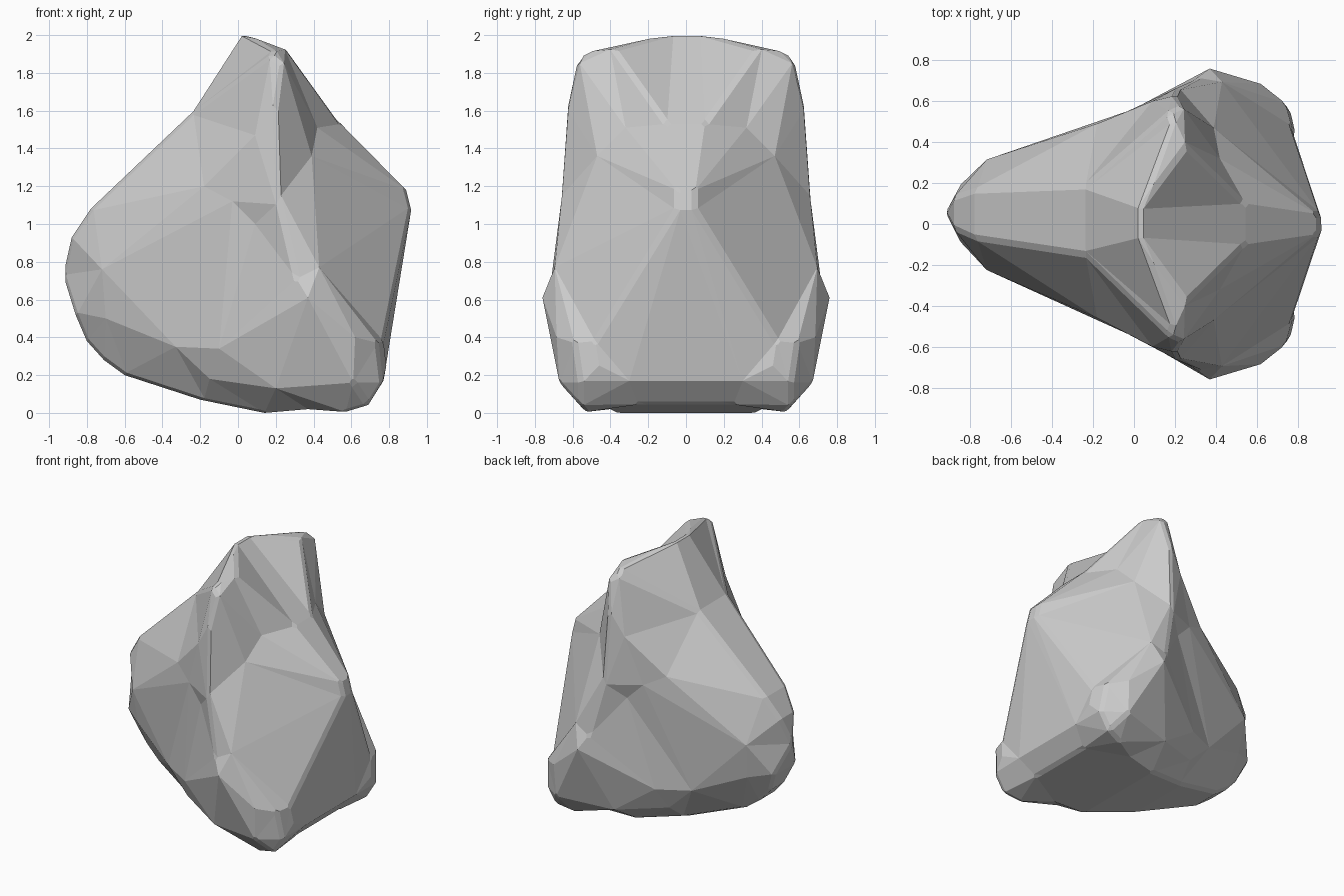
import bpy, bmesh
from mathutils import Vector

if "Cube" in bpy.data.objects:
    bpy.data.objects.remove(bpy.data.objects["Cube"])

# Key corners of one half of the rock (y is mirrored), grouped by region
nose = [(-.925, 0, .73), (-.88, .08, .93), (-.78, .12, 1.08), (-.86, .13, .52),
        (-.72, .27, .76), (-.70, .23, .50), (-.80, .09, .38), (-.71, .10, .28)]
flank = [(-.24, .17, 1.59), (-.18, .475, 1.20), (-.10, .50, .34), (-.33, .38, .35),
         (-.03, .545, 1.12), (.09, .57, 1.0), (.31, .715, .71), (.37, .76, .61)]
base = [(-.6, .12, .2), (-.2, .25, .07), (.14, .36, 0), (.37, .40, .02),
        (.57, .53, .005), (.69, .56, .04), (.2, .57, .13), (-.15, .40, .18),
        (.66, .25, .045)]
corner = [(.61, .67, .16), (.62, .685, .40), (.74, .59, .37), (.765, .56, .16),
          (.785, .46, .25), (.77, .48, .38), (.77, .30, .17)]
crest = [(.09, .60, 1.47), (.20, .635, 1.62), (.24, .58, 1.85), (.17, .55, 1.89),
         (.03, .07, 2.01), (.19, .50, 1.925), (.26, .38, 1.925), (.22, .67, 1.1)]
right_side = [(.545, .10, 1.53), (.42, .32, 1.51), (.39, .47, 1.36), (.43, .695, .77),
              (.89, .05, 1.18), (.915, .05, 1.08)]


def mirrored(points):
    out = []
    for x, y, z in points:
        for s in ((1, -1) if y else (1,)):
            # the nose leans slightly toward the back
            out.append(Vector((x, s * y + max(0, .1 - x) * .055, z)))
    return out


# Skin the corners: triangulate their directions from the core, then restore positions
points = mirrored(nose + flank + base + corner + crest + right_side)
core = Vector((.1, 0, .85))
bm = bmesh.new()
place = {}
for p in points:
    v = bm.verts.new((p - core).normalized())
    place[v] = p
bmesh.ops.convex_hull(bm, input=bm.verts[:])
for v in bm.verts:
    v.co = place[v]
# Flip any diagonal that folds a needless dent into the skin
for _ in range(2):
    for e in list(bm.edges):
        if not e.is_valid or len(e.link_faces) != 2 or e.is_convex:
            continue
        f, g = e.link_faces
        a, b = e.verts
        c = next(v for v in f.verts if v not in e.verts)
        d = next(v for v in g.verts if v not in e.verts)
        # only when the flipped diagonal still lies inside the quad seen from the core
        pa, pb, pc, pd = (v.co - core for v in (a, b, c, d))
        n = pc.cross(pd)
        if n.dot(pa) * n.dot(pb) < -.0002 and not bm.edges.get((c, d)):
            bmesh.utils.edge_rotate(e, True)
bmesh.ops.recalc_face_normals(bm, faces=bm.faces[:])
mesh = bpy.data.meshes.new("rock")
bm.to_mesh(mesh)
bm.free()
rock = bpy.data.objects.new("rock", mesh)
bpy.context.collection.objects.link(rock)

# Worn edges
bevel = rock.modifiers.new("worn_edges", 'BEVEL')
bevel.width = .02
bevel.segments = 1
bevel.limit_method = 'ANGLE'
bevel.angle_limit = .6
